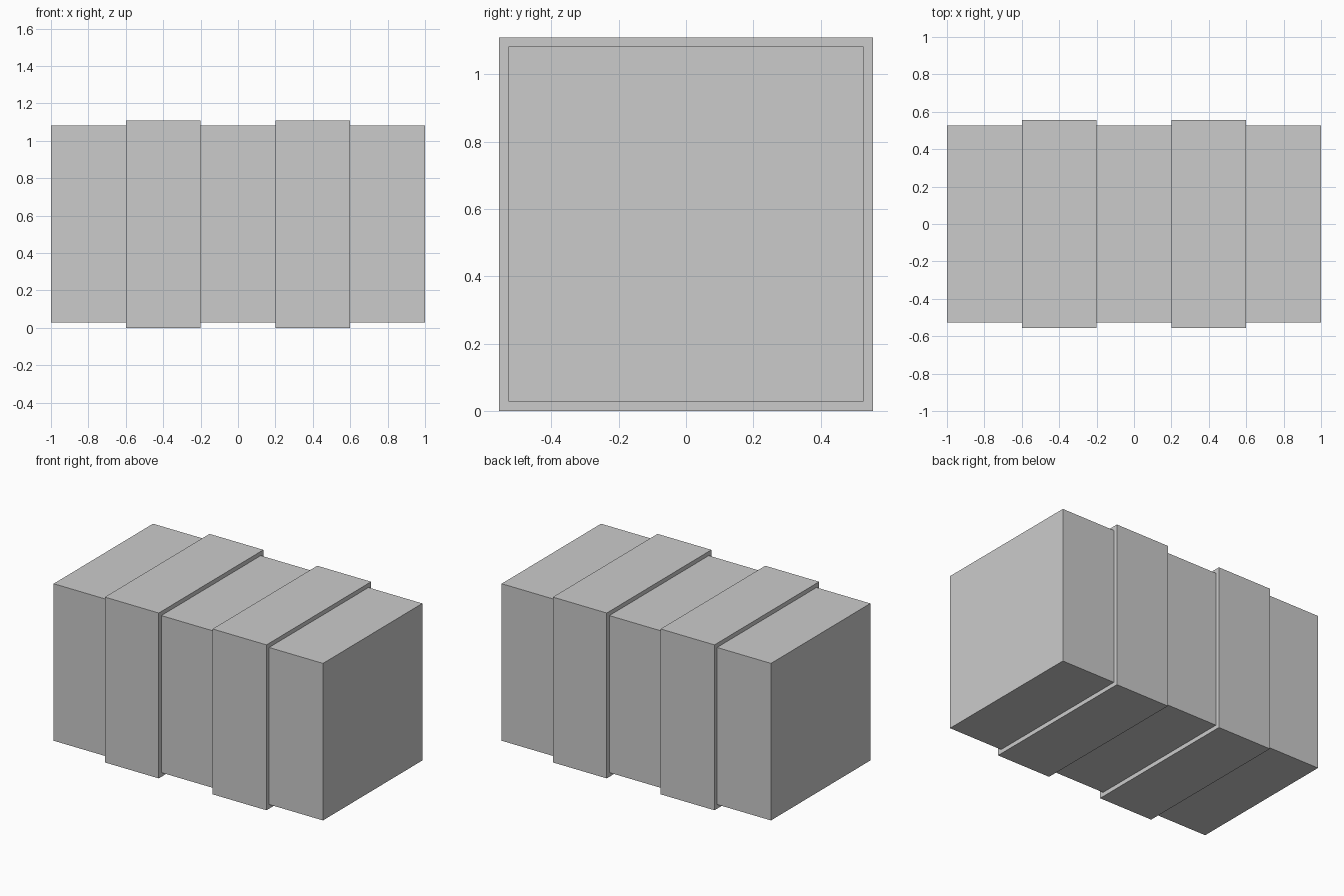
import bpy, bmesh

if "Cube" in bpy.data.objects:
    bpy.data.objects.remove(bpy.data.objects["Cube"])

NARROW, WIDE = 0.527, 0.555   # half sizes of the square sections
CENTRE_Z = WIDE
EDGES = [-1.0, -0.6, -0.2, 0.2, 0.6, 1.0]


def square_ring(bm, x, h):
    return [bm.verts.new((x, y * h, CENTRE_Z + z * h))
            for y, z in ((-1, -1), (1, -1), (1, 1), (-1, 1))]


bm = bmesh.new()

# Two square rings per segment, alternating narrow and raised bands
rings = []
for i, (x0, x1) in enumerate(zip(EDGES, EDGES[1:])):
    half = WIDE if i % 2 else NARROW
    rings += [square_ring(bm, x0, half), square_ring(bm, x1, half)]

# Skin the sides and the steps between segments
for a, b in zip(rings, rings[1:]):
    for k in range(4):
        n = (k + 1) % 4
        bm.faces.new((a[k], a[n], b[n], b[k]))

# End caps
bm.faces.new(rings[0])
bm.faces.new(rings[-1])
bmesh.ops.recalc_face_normals(bm, faces=bm.faces)

mesh = bpy.data.meshes.new("banded_block")
bm.to_mesh(mesh)
bm.free()
block = bpy.data.objects.new("banded_block", mesh)
bpy.context.collection.objects.link(block)
